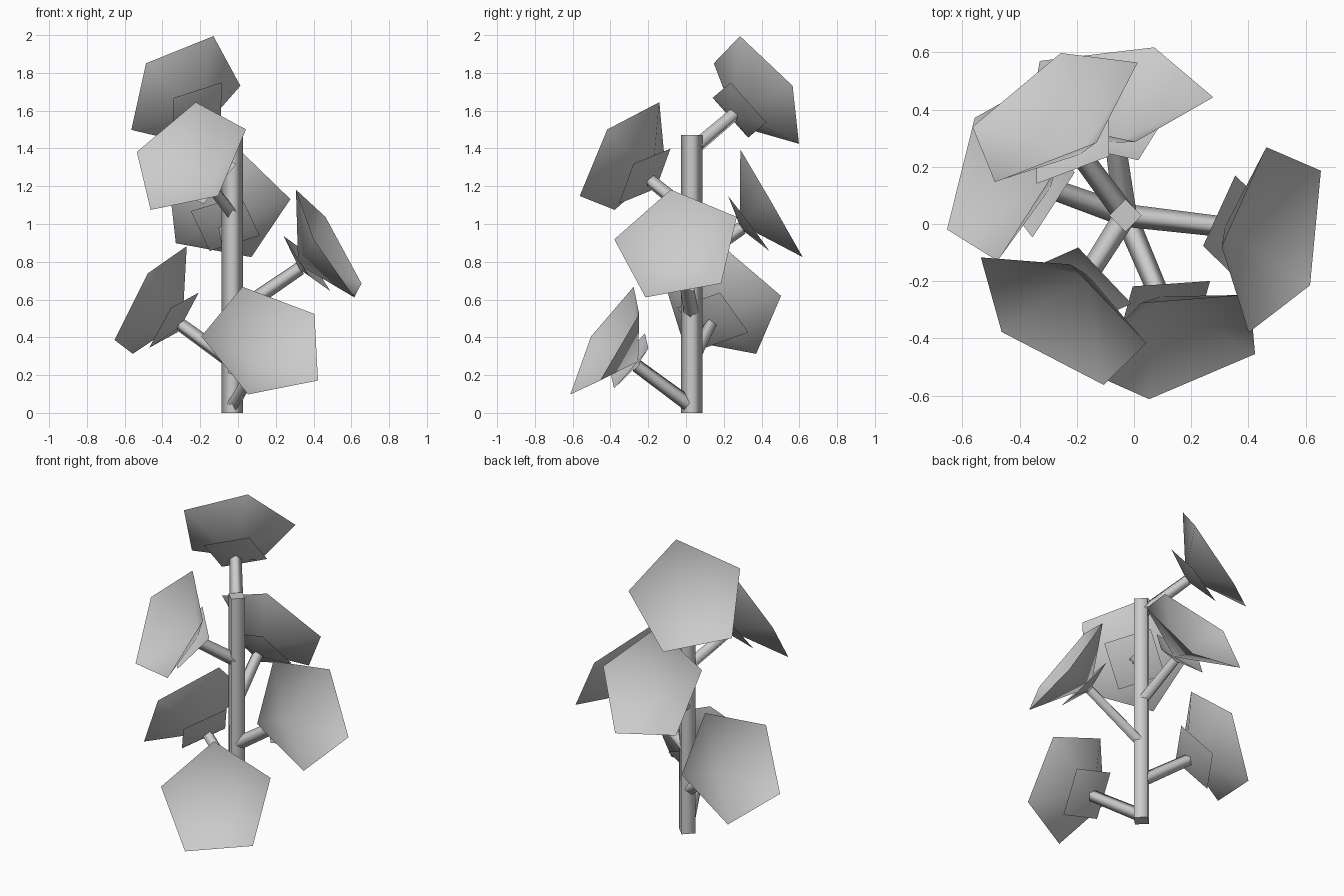
import bpy, bmesh, math
from mathutils import Vector

if "Cube" in bpy.data.objects:
    bpy.data.objects.remove(bpy.data.objects["Cube"])

grey = bpy.data.materials.new("soft_grey")
grey.use_nodes = True
grey.diffuse_color = (0.6, 0.6, 0.6, 1)
grey.node_tree.nodes["Principled BSDF"].inputs["Base Color"].default_value = (0.6, 0.6, 0.6, 1)

UP = Vector((0, 0, 1))


def finish(name, bm):
    for face in bm.faces:
        face.smooth = True
    mesh = bpy.data.meshes.new(name)
    bm.to_mesh(mesh)
    bm.free()
    mesh.materials.append(grey)
    obj = bpy.data.objects.new(name, mesh)
    bpy.context.collection.objects.link(obj)
    return obj


def ring(bm, centre, u, v, radius, sides, turn=0.0):
    verts = []
    for k in range(sides):
        a = math.radians(turn) + math.tau * k / sides
        verts.append(bm.verts.new(centre + radius * (math.cos(a) * u + math.sin(a) * v)))
    return verts


def rod(name, start, end, u, v, r_start, r_end):
    """Four-sided rod with smooth sides and crisp caps."""
    bm = bmesh.new()
    low = ring(bm, start, u, v, r_start, 4)
    high = ring(bm, end, u, v, r_end, 4)
    for k in range(4):
        j = (k + 1) % 4
        bm.faces.new((low[k], low[j], high[j], high[k]))
    for cap in (bm.faces.new(low[::-1]), bm.faces.new(high)):
        for edge in cap.edges:
            edge.smooth = False
    bmesh.ops.recalc_face_normals(bm, faces=bm.faces)
    return finish(name, bm)


def open_cone(name, centre, azimuth, tilt, radius, depth, sides, turn):
    """Open cup facing outward, its point towards the branch."""
    az, el = math.radians(azimuth), math.radians(tilt)
    out = Vector((math.cos(az), math.sin(az), 0))
    side = Vector((-math.sin(az), math.cos(az), 0))
    normal = math.cos(el) * out + math.sin(el) * UP
    rise = math.cos(el) * UP - math.sin(el) * out
    bm = bmesh.new()
    rim = ring(bm, centre, rise, side, radius, sides, turn)
    tip = bm.verts.new(centre - depth * normal)
    for k in range(sides):
        bm.faces.new((tip, rim[(k + 1) % sides], rim[k]))
    bm.normal_update()
    if bm.faces[:][0].normal.dot(normal) < 0:
        bmesh.ops.reverse_faces(bm, faces=bm.faces[:])
    return finish(name, bm)


# Main stem
stem = Vector((-0.03, 0.03, 0))
rod("stem", stem, stem + 1.47 * UP, Vector((1, 0, 0)), Vector((0, 1, 0)), 0.057, 0.057)

# Blossoms: rim centre and facing direction
blossoms = [
    ((0.142, -0.419, 0.373), -73),
    ((-0.456, 0.184, 0.588), 160),
    ((0.488, -0.044, 0.887), -11.5),
    ((-0.069, 0.457, 1.10), 90.7),
    ((-0.257, -0.323, 1.35), -123.5),
    ((-0.285, 0.387, 1.70), 123.8),
]

for i, (place, azimuth) in enumerate(blossoms, 1):
    centre = Vector(place)
    az = math.radians(azimuth)
    out = Vector((math.cos(az), math.sin(az), 0))

    # Petal cup and the smaller sepal behind it
    open_cone(f"petals_{i}", centre, azimuth, 30, 0.348, 0.2, 5, -12)
    open_cone(f"sepal_{i}", centre - 0.125 * out - 0.097 * UP, azimuth, 37, 0.2, 0.05, 4, -24)

    # Branch from the stem to the cup
    end = centre - 0.163 * out - 0.122 * UP
    reach = Vector((end.x - stem.x, end.y - stem.y, 0))
    start = Vector((stem.x, stem.y, end.z - 0.68 * reach.length))
    side = UP.cross(reach).normalized()
    rod(f"branch_{i}", start, end, side, (end - start).normalized().cross(side), 0.04, 0.036)
